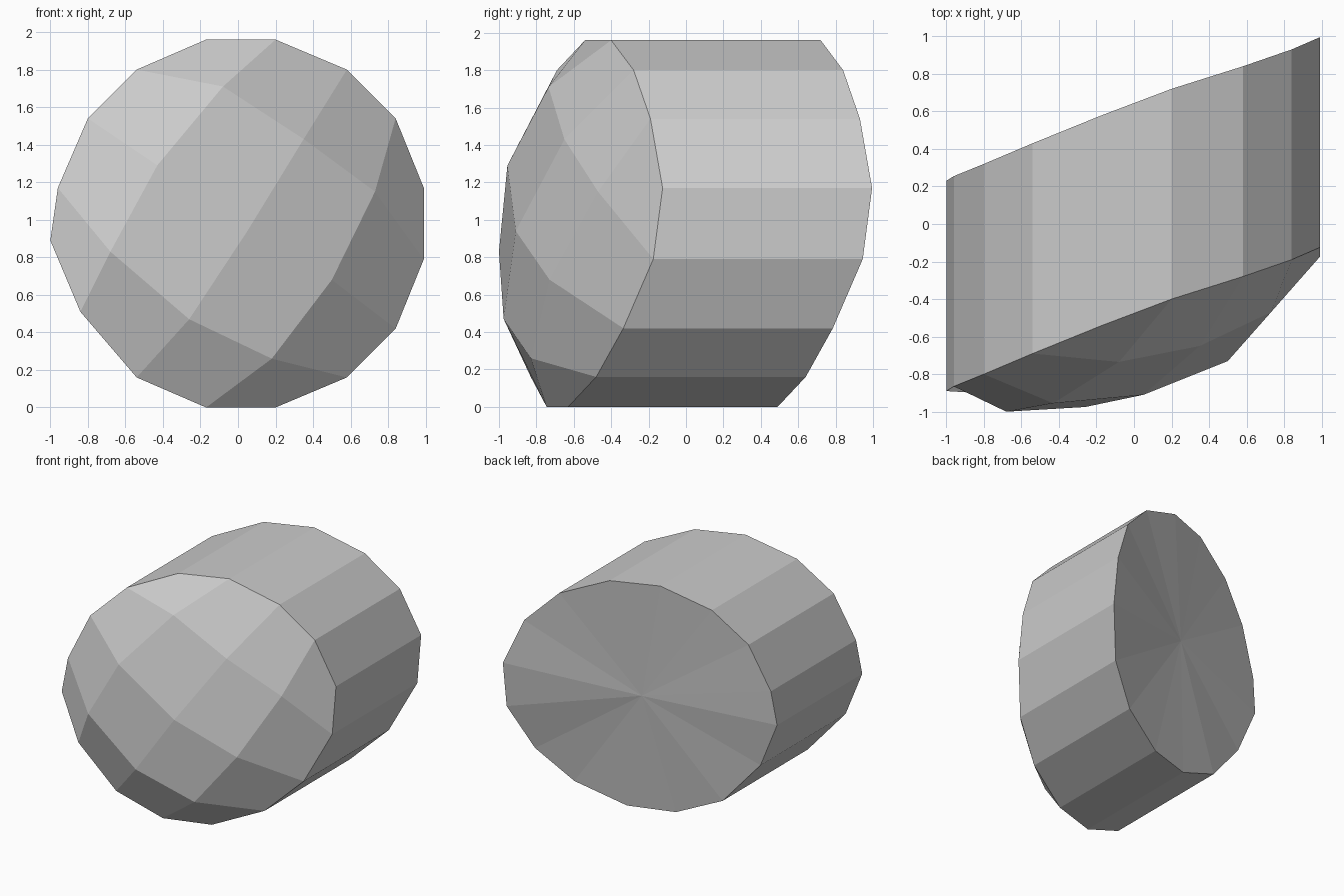
import bpy, bmesh

if "Cube" in bpy.data.objects:
    bpy.data.objects.remove(bpy.data.objects["Cube"])

DEPTH = 1.12  # the barrel is the slanted rim swept straight back

# Slanted 16-sided rim, clockwise from the top-left corner of the dome grid
rim = [(-.17, -.54, 1.96), (.20, -.40, 1.96), (.58, -.28, 1.80), (.84, -.19, 1.54),
       (.99, -.125, 1.17), (.99, -.175, .79), (.84, -.335, .42), (.58, -.48, .16),
       (.20, -.63, 0), (-.17, -.745, 0), (-.54, -.83, .16), (-.84, -.90, .51),
       (-1.0, -.89, .89), (-.96, -.865, 1.17), (-.80, -.80, 1.54), (-.54, -.69, 1.80)]

# Inner 3 x 3 points of the faceted dome, row by row
inner = [[(-.08, -.735, 1.71), (.35, -.65, 1.43), (.73, -.47, 1.15)],
         [(-.43, -.955, 1.29), (.05, -.91, .94), (.50, -.73, .68)],
         [(-.68, -1.0, .83), (-.26, -.975, .47), (.18, -.83, .26)]]

bm = bmesh.new()
front = [bm.verts.new(p) for p in rim]
back = [bm.verts.new((x, y + DEPTH, z)) for x, y, z in rim]
n = len(rim)

# Dome: a 5 x 5 grid whose border is the rim
grid = [front[0:5]]
for r, row in enumerate(inner):
    grid.append([front[15 - r]] + [bm.verts.new(p) for p in row] + [front[5 + r]])
grid.append(front[12:7:-1])
for r in range(4):
    for c in range(4):
        bm.faces.new((grid[r][c], grid[r][c + 1], grid[r + 1][c + 1], grid[r + 1][c]))

# Barrel sides and back cap fanned from its middle
mid = bm.verts.new([sum(v.co[k] for v in back) / n for k in range(3)])
for i in range(n):
    j = (i + 1) % n
    bm.faces.new((front[i], front[j], back[j], back[i]))
    bm.faces.new((back[i], back[j], mid))

bmesh.ops.recalc_face_normals(bm, faces=bm.faces)
mesh = bpy.data.meshes.new("domed_barrel")
bm.to_mesh(mesh)
bm.free()
bpy.context.collection.objects.link(bpy.data.objects.new("domed_barrel", mesh))
